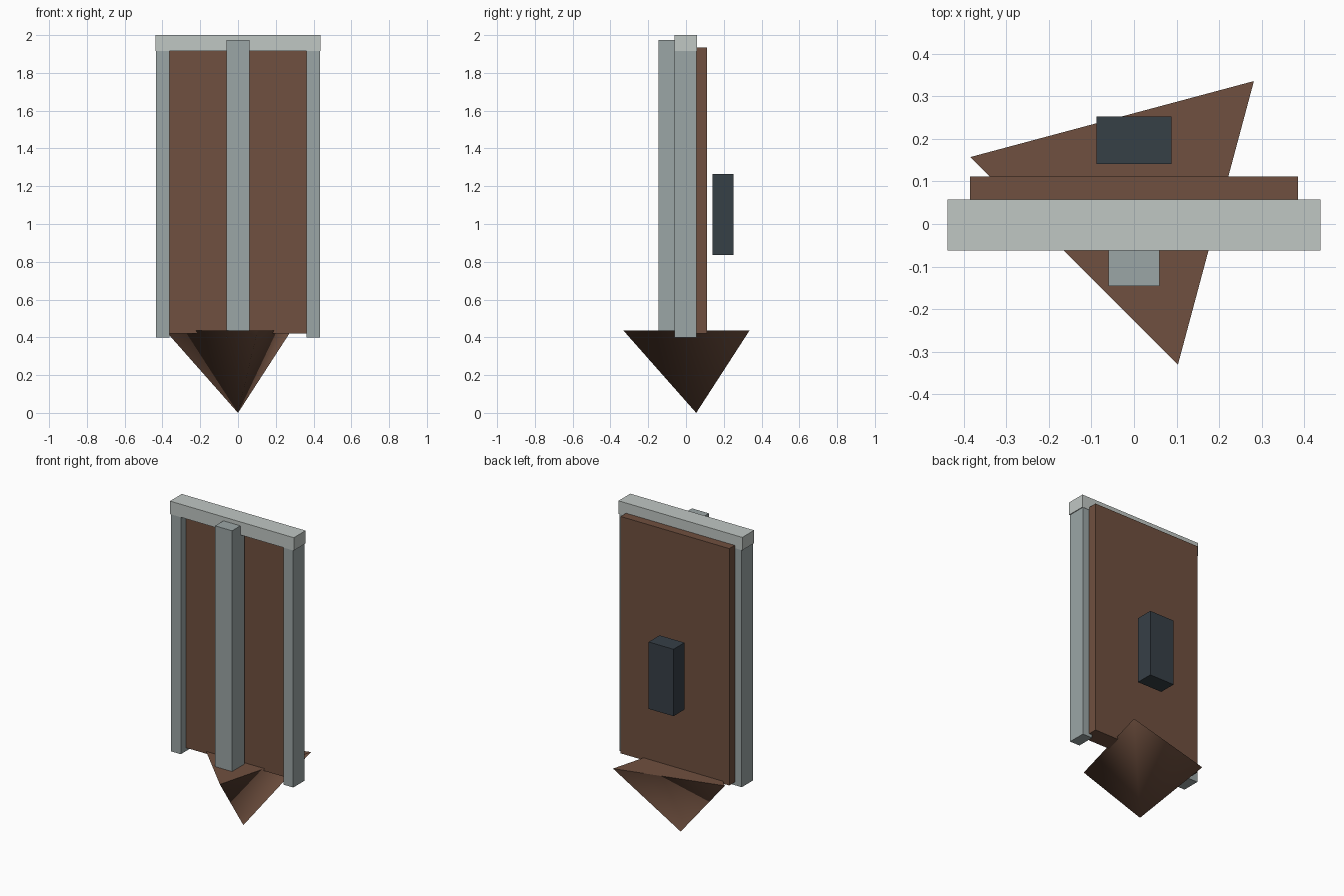
import bpy
from math import cos, sin, radians

if "Cube" in bpy.data.objects:
    bpy.data.objects.remove(bpy.data.objects["Cube"])


def material(name, rgb):
    m = bpy.data.materials.new(name)
    m.diffuse_color = (*rgb, 1)
    m.use_nodes = True
    m.node_tree.nodes["Principled BSDF"].inputs["Base Color"].default_value = m.diffuse_color
    return m


WOOD = material("brown_wood", (0.16, 0.08, 0.05))
STEEL = material("grey_metal", (0.33, 0.38, 0.38))
PALE = material("pale_metal", (0.53, 0.57, 0.55))
DARK = material("dark_grip", (0.037, 0.05, 0.062))


def box(name, x, y, z, mat):
    """Box from (min, max) ranges on each axis."""
    ranges = (x, y, z)
    bpy.ops.mesh.primitive_cube_add(size=1, location=[(a + b) / 2 for a, b in ranges])
    ob = bpy.context.object
    ob.name = name
    ob.scale = [b - a for a, b in ranges]
    bpy.ops.object.transform_apply(location=False, rotation=False, scale=True)
    ob.data.materials.append(mat)
    return ob


# Main panel
box("panel", (-0.385, 0.385), (-0.005, 0.112), (0.42, 1.935), WOOD)

# Side rails, central rib and top rail
for side, x in (("left", (-0.433, -0.363)), ("right", (0.363, 0.433))):
    box(side + "_rail", x, (-0.06, 0.055), (0.40, 1.975), STEEL)
box("centre_rib", (-0.06, 0.06), (-0.146, -0.022), (0.40, 1.975), STEEL)
box("top_rail", (-0.438, 0.438), (-0.062, 0.057), (1.917, 2.0), PALE)

# Grip block floating behind the panel
box("rear_grip", (-0.088, 0.088), (0.141, 0.252), (0.837, 1.265), DARK)

# Three-sided point: smooth sides, flat cap
R, CY, H = 0.398, 0.054, 0.435
verts = [(R * cos(radians(a)), CY + R * sin(radians(a)), H) for a in (45, 165, 285)]
verts.append((0, CY, 0))
mesh = bpy.data.meshes.new("bottom_point")
mesh.from_pydata(verts, [], [(0, 1, 2), (1, 0, 3), (2, 1, 3), (0, 2, 3)])
for poly in mesh.polygons:
    poly.use_smooth = poly.index > 0
mesh.materials.append(WOOD)
bpy.context.collection.objects.link(bpy.data.objects.new("bottom_point", mesh))
